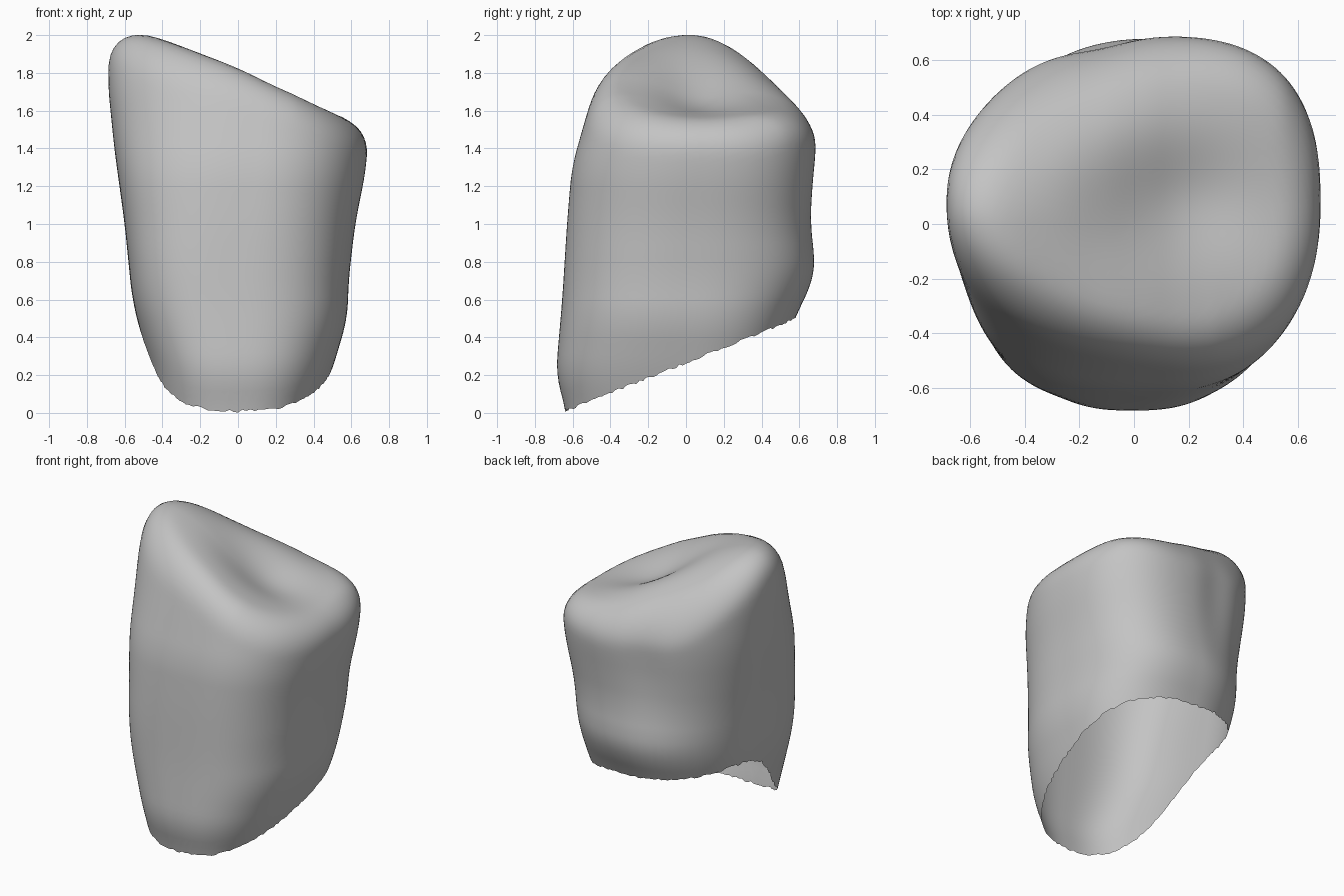
import bpy, bmesh, math, random

if "Cube" in bpy.data.objects:
    bpy.data.objects.remove(bpy.data.objects["Cube"], do_unlink=True)
random.seed(4)

SEGMENTS, RINGS = 180, 64
CORE = 0.9          # height the surface is cast outward from


def lerp_table(points, v):
    """Piecewise linear lookup, clamped at both ends."""
    if v <= points[0][0]:
        return points[0][1]
    for (a, fa), (b, fb) in zip(points, points[1:]):
        if v <= b:
            return fa + (fb - fa) * (v - a) / (b - a)
    return points[-1][1]


def smooth_curve(points, start, end, width=0.1):
    """Rounded version of a table, baked into fine steps for quick lookup."""
    n = 300
    step = (end - start) / n
    offsets = [width * k / 6 for k in range(-6, 7)]
    baked = [sum(lerp_table(points, start + i * step + o) for o in offsets) / 13
             for i in range(n + 1)]

    def look(v):
        f = min(max((v - start) / step, 0), n - 0.001)
        i = int(f)
        return baked[i] + (baked[i + 1] - baked[i]) * (f - i)
    return look


# Side profiles by height
left = smooth_curve([(0, -.43), (.2, -.45), (.4, -.51), (.6, -.56), (1, -.60),
                     (1.4, -.655), (1.75, -.69), (2.1, -.67)], 0, 2.2)
right = smooth_curve([(0, .41), (.2, .49), (.5, .58), (.7, .585), (1, .62),
                      (1.3, .68), (1.5, .69), (1.7, .66), (2.1, .58)], 0, 2.2)
front = smooth_curve([(0, -.63), (.2, -.69), (.6, -.655), (1, -.63), (1.3, -.605),
                      (1.6, -.52), (1.8, -.46), (2.1, -.32)], 0, 2.2)
back = smooth_curve([(0, .42), (.3, .50), (.5, .575), (.7, .675), (.8, .685), (1, .66),
                     (1.2, .67), (1.4, .69), (1.55, .69), (1.8, .63), (2.1, .5)], 0, 2.2)
# Squareness of the front left corner by height
corner = smooth_curve([(0, 2.6), (.3, 2.85), (.8, 3.3), (1.2, 3.1),
                       (1.6, 2.5), (2, 2.1)], 0, 2.2)
# Height of the biting surface from side to side
crest = smooth_curve([(-.7, 2.02), (-.5, 2.01), (-.4, 1.985), (-.2, 1.93), (0, 1.855),
                      (.2, 1.74), (.4, 1.64), (.7, 1.52)], -.8, .8)


def wall(x, y, z):
    """Signed distance, roughly, to the rounded-square side wall."""
    upper = min(max((z - .5) / 1.0, 0), 1)
    upper = upper * upper * (3 - 2 * upper)
    xc, yc = .11 * upper, .08 * upper
    dx = (x - xc) / ((right(z) if x > xc else left(z)) - xc)
    dy = (y - yc) / ((back(z) if y > yc else front(z)) - yc)
    if y > yc:
        power = 2.55 if x > xc else 2.15
    else:
        power = 2.55 - .3 * upper if x > xc else corner(z)
    size = (abs(dx) ** power + abs(dy) ** power) ** (1 / power)
    groove = 0
    if y > 0:
        groove = .025 * math.exp(-((x + .12) / .15) ** 2 - ((z - 1.35) / .4) ** 2)
    return (size - 1) * .62 + groove


def top(x, y):
    """Sloping top with a shallow central hollow between two ridges."""
    z = crest(x)
    if y > 0:
        z -= 1.1 * y * y * max(.55 - x, 0)
    else:
        z -= .6 * y * y * max(.3 - x, 0)
    return z - .12 * math.exp(-((x - .12) / .32) ** 2 - ((y - .08) / .25) ** 2)


def field(x, y, z):
    """Wall and top blended by a rounded shoulder."""
    a, b, k = wall(x, y, z), (z - top(x, y)) * .9, .16
    h = max(k - abs(a - b), 0) / k
    return max(a, b) + h * h * k * .25


def cast(height, dx, dy, dz):
    """Distance along a ray from the axis to the surface."""
    lo, hi = 0, 1.6
    for _ in range(20):
        mid = (lo + hi) / 2
        if field(dx * mid, dy * mid, height + dz * mid) < 0:
            lo = mid
        else:
            hi = mid
    return lo


# Crown shell: rings from the slanted, left-arched open rim up to the middle of the top
bm = bmesh.new()
rings = [[] for _ in range(RINGS)]
for s in range(SEGMENTS):
    angle = math.tau * s / SEGMENTS
    c, n = math.cos(angle), math.sin(angle)
    swing = angle - math.radians(178)
    arch = .27 * math.exp(-(swing / (.66 if swing > 0 else .85)) ** 2)
    r = .5
    for _ in range(6):
        rim = .265 + .4 * r * n + arch
        r = cast(rim, c, n, 0)
    rim += random.uniform(-.01, .01)
    low = math.atan2(rim - CORE, r)
    for i in range(RINGS):
        tilt = low + (math.pi / 2 - low) * i / RINGS
        d = (c * math.cos(tilt), n * math.cos(tilt), math.sin(tilt))
        t = cast(CORE, *d)
        rings[i].append(bm.verts.new((d[0] * t, d[1] * t, CORE + d[2] * t)))
pole = bm.verts.new((0, 0, CORE + cast(CORE, 0, 0, 1)))
for s in range(SEGMENTS):
    e = (s + 1) % SEGMENTS
    for a, b in zip(rings, rings[1:]):
        bm.faces.new((a[s], a[e], b[e], b[s]))
    bm.faces.new((rings[-1][s], rings[-1][e], pole))

mesh = bpy.data.meshes.new("tooth_crown")
bm.to_mesh(mesh)
bm.free()
crown = bpy.data.objects.new("tooth_crown", mesh)
bpy.context.collection.objects.link(crown)

# Plain grey material
grey = bpy.data.materials.new("plain_grey")
grey.use_nodes = True
colour = (.55, .55, .55, 1)
grey.diffuse_color = colour
grey.node_tree.nodes["Principled BSDF"].inputs["Base Color"].default_value = colour
mesh.materials.append(grey)
mesh.shade_smooth()
